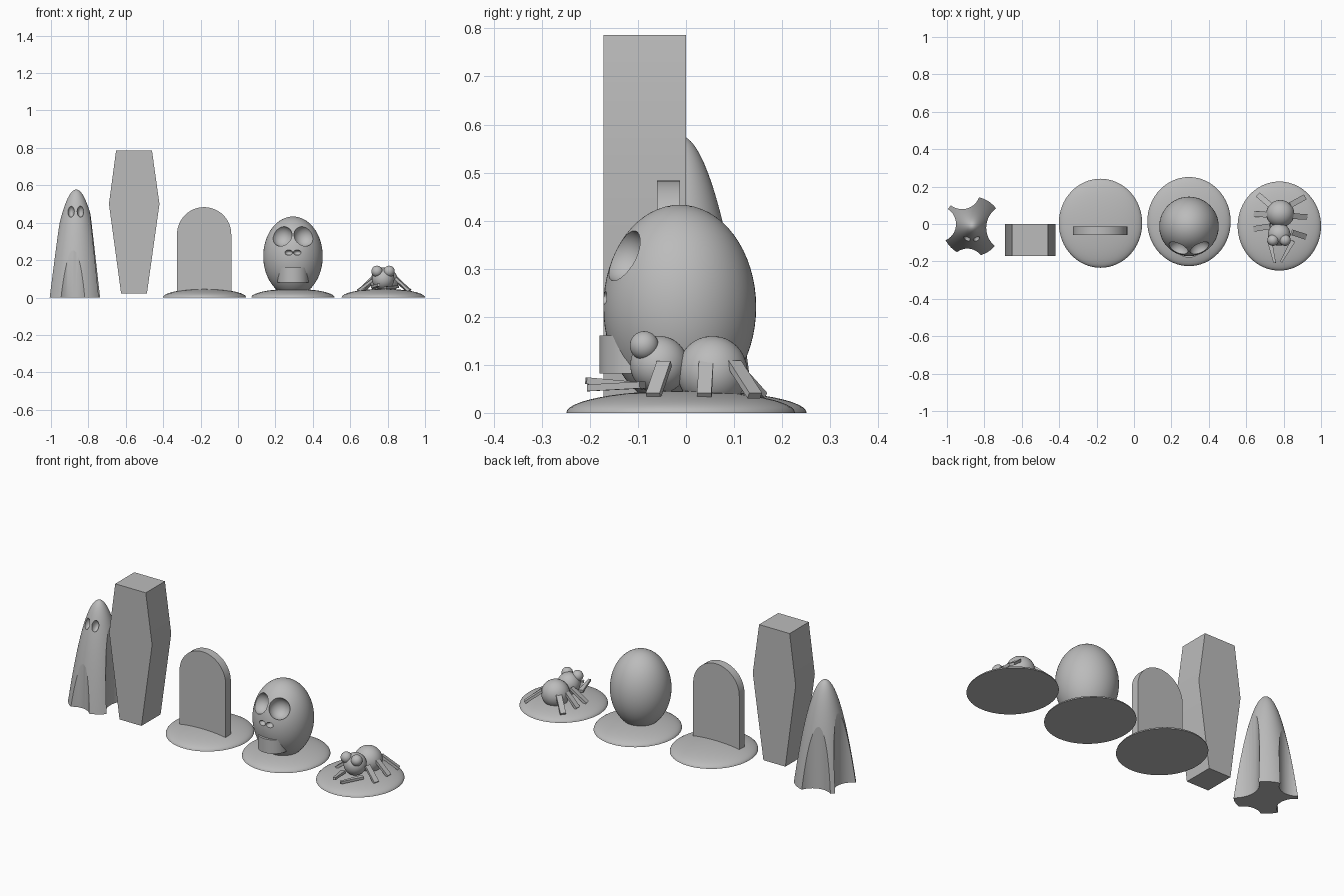
import bpy, bmesh, math
from mathutils import Vector, Matrix

cube = bpy.data.objects.get("Cube")
if cube:
    bpy.data.objects.remove(cube, do_unlink=True)

GREY = (0.5, 0.5, 0.5, 1)
stone = bpy.data.materials.new("plain grey")
stone.use_nodes = True
stone.diffuse_color = GREY
stone.node_tree.nodes["Principled BSDF"].inputs["Base Color"].default_value = GREY


def finish(name, bm, smooth=True):
    bmesh.ops.recalc_face_normals(bm, faces=bm.faces)
    mesh = bpy.data.meshes.new(name)
    bm.to_mesh(mesh)
    bm.free()
    mesh.materials.append(stone)
    ob = bpy.data.objects.new(name, mesh)
    bpy.context.collection.objects.link(ob)
    if smooth:
        soften(ob)
    return ob


def soften(ob):
    bpy.ops.object.select_all(action='DESELECT')
    ob.select_set(True)
    bpy.context.view_layer.objects.active = ob
    bpy.ops.object.shade_smooth_by_angle(angle=math.radians(32))


def ellipsoid(name, loc, radii, seg=48):
    bm = bmesh.new()
    bmesh.ops.create_uvsphere(bm, u_segments=seg, v_segments=seg // 2, radius=1,
                              matrix=Matrix.LocRotScale(Vector(loc), None, Vector(radii)))
    return finish(name, bm)


def cylinder(name, loc, r, h):
    bm = bmesh.new()
    bmesh.ops.create_cone(bm, cap_ends=True, segments=64, radius1=r, radius2=r, depth=h,
                          matrix=Matrix.Translation(loc))
    return finish(name, bm)


def extrude_profile(name, pts, y0, y1):
    """Outline in x and z pushed from y0 to y1."""
    bm = bmesh.new()
    face = bm.faces.new([bm.verts.new((x, y0, z)) for x, z in pts])
    out = bmesh.ops.extrude_face_region(bm, geom=[face])
    verts = [v for v in out["geom"] if isinstance(v, bmesh.types.BMVert)]
    bmesh.ops.translate(bm, verts=verts, vec=(0, y1 - y0, 0))
    return finish(name, bm)


def lathe(name, loc, profile, scale=(1, 1, 1), seg=64):
    """Revolve (radius, height) points; the last one is the pole."""
    bm = bmesh.new()
    rings = []
    for r, z in profile[:-1]:
        rings.append([bm.verts.new((r * math.cos(a), r * math.sin(a), z))
                      for a in (math.tau * i / seg for i in range(seg))])
    tip = bm.verts.new((0, 0, profile[-1][1]))
    bm.faces.new(rings[0])
    for i in range(seg):
        j = (i + 1) % seg
        for a, b in zip(rings, rings[1:]):
            bm.faces.new((a[i], a[j], b[j], b[i]))
        bm.faces.new((rings[-1][i], rings[-1][j], tip))
    bm.transform(Matrix.LocRotScale(Vector(loc), None, Vector(scale)))
    return finish(name, bm)


def carve(ob, cutters):
    for c in cutters:
        mod = ob.modifiers.new("carve", 'BOOLEAN')
        mod.operation, mod.solver, mod.object = 'DIFFERENCE', 'EXACT', c
        bpy.context.view_layer.objects.active = ob
        bpy.ops.object.modifier_apply(modifier=mod.name)
        bpy.data.objects.remove(c, do_unlink=True)
    soften(ob)


def slab(name, a, b, width, thick, taper=1.0):
    """Flat bar from a to b, narrowing toward b."""
    a, b = Vector(a), Vector(b)
    d = (b - a).normalized()
    side = d.cross(Vector((0, 0, 1))).normalized()
    up = side.cross(d)
    bm = bmesh.new()
    ends = []
    for p, k in ((a, 1), (b, taper)):
        ends.append([bm.verts.new(p + side * s * width * k / 2 + up * t * thick / 2)
                     for s, t in ((-1, -1), (1, -1), (1, 1), (-1, 1))])
    bm.faces.new(ends[0])
    bm.faces.new(ends[1])
    for i in range(4):
        j = (i + 1) % 4
        bm.faces.new((ends[0][i], ends[0][j], ends[1][j], ends[1][i]))
    return finish(name, bm, smooth=False)


# Ghost: parabolic sheet with four upright folds and sunken eyes
gx, gy, gr, gh = -0.865, -0.013, 0.16, 0.577
N = 28
ghost = lathe("ghost_sheet", (gx, gy, 0),
              [(gr * (1 - i / N), gh * (1 - (1 - i / N) ** 2)) for i in range(N + 1)])
cuts = []
for angle, dist, r in ((-2, 0.203, 0.128), (106, 0.197, 0.097),
                       (176, 0.183, 0.096), (263, 0.21, 0.09)):
    a = math.radians(angle)
    cuts.append(cylinder("fold_cutter", (gx + dist * math.cos(a), gy + dist * math.sin(a), 0.3), r, 1))
for x in (-0.893, -0.842):
    cuts.append(ellipsoid("eye_cutter", (x, -0.082, 0.46), (0.018, 0.03, 0.031), 24))
carve(ghost, cuts)

# Coffin
extrude_profile("coffin", [(-0.625, 0.022), (-0.487, 0.022), (-0.42, 0.5), (-0.46, 0.786),
                           (-0.652, 0.786), (-0.69, 0.5)], -0.172, 0.0)

# Mounds under the three right-hand pieces
for name, x, y in (("tombstone_mound", -0.179, 0.004), ("skull_mound", 0.294, 0.013),
                   ("spider_mound", 0.777, -0.011)):
    arc = [math.pi / 2 * i / 12 for i in range(13)]
    lathe(name, (x, y, 0), [(math.cos(a), math.sin(a)) for a in arc], (0.223, 0.238, 0.046))

# Tombstone with round top
tx, tr = -0.181, 0.145
arch = [(tx + tr * math.cos(math.pi * i / 32), 0.338 + tr * math.sin(math.pi * i / 32)) for i in range(33)]
extrude_profile("tombstone", [(tx - tr, 0.02), (tx + tr, 0.02)] + arch, -0.06, -0.013)

# Skull with eye sockets, nostrils and jaw
sx = 0.294
skull = ellipsoid("skull", (sx, -0.013, 0.22), (0.159, 0.159, 0.213), 64)
cuts = []
for s in (-1, 1):
    cuts.append(ellipsoid("socket_cutter", (sx + s * 0.06, -0.135, 0.33), (0.056, 0.056, 0.058), 32))
    cuts.append(ellipsoid("nostril_cutter", (sx + s * 0.023, -0.17, 0.24), (0.021, 0.025, 0.014), 24))
carve(skull, cuts)
cylinder("jaw", (sx, -0.097, 0.121), 0.083, 0.079)

# Spider body and eyes
ellipsoid("spider_abdomen", (0.782, 0.055, 0.085), (0.075, 0.073, 0.075))
ellipsoid("spider_head", (0.776, -0.056, 0.1), (0.06, 0.06, 0.06))
for side, x in (("right", 0.743), ("left", 0.808)):
    ellipsoid(side + "_spider_eye", (x, -0.087, 0.14), (0.03, 0.03, 0.03), 32)

# Spider legs: inner and outer ends seen from above, sloping down
legs = {
    "right_rear": (0.735, 0.095, 0.665, 0.155), "right_middle": (0.715, 0.05, 0.645, 0.053),
    "right_front": (0.73, -0.012, 0.642, -0.026), "left_rear": (0.834, 0.1, 0.912, 0.143),
    "left_middle": (0.845, 0.042, 0.922, 0.038), "left_front": (0.845, -0.045, 0.917, -0.068),
}
for name, (x0, y0, x1, y1) in legs.items():
    slab(name + "_leg", (x0, y0, 0.103), (x1, y1, 0.036), 0.03, 0.014)

# Pincers reaching forward
slab("right_pincer", (0.725, -0.09, 0.056), (0.752, -0.208, 0.067), 0.026, 0.014, 0.5)
slab("left_pincer", (0.85, -0.09, 0.058), (0.786, -0.203, 0.052), 0.026, 0.014, 0.5)
